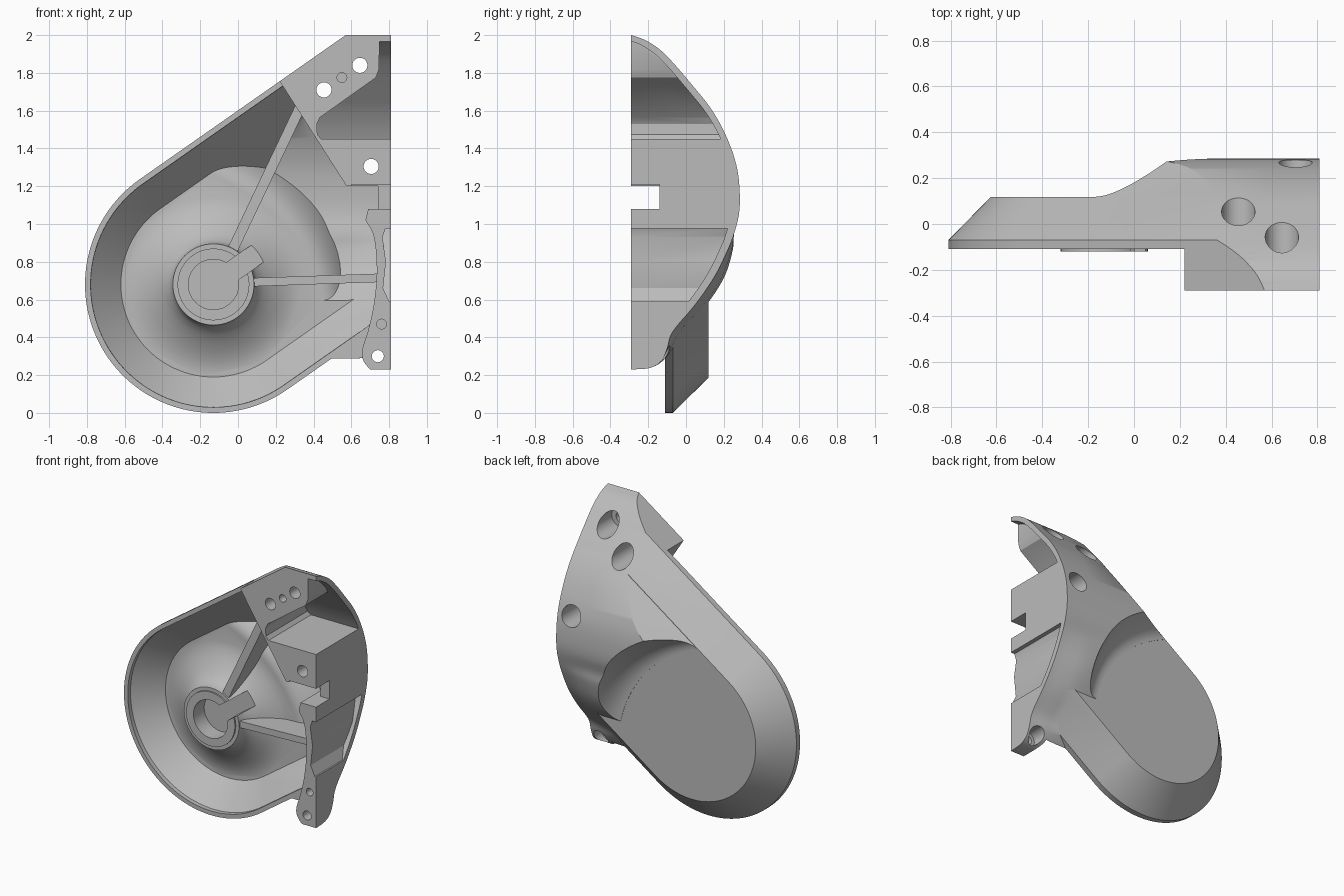
import bpy, bmesh, math
from mathutils import Vector

if "Cube" in bpy.data.objects:
    bpy.data.objects.remove(bpy.data.objects["Cube"], do_unlink=True)

TILT = math.radians(35)          # direction of the long axis of the lobe
CU, SU = math.cos(TILT), math.sin(TILT)
CX, CZ, R = -0.13, 0.68, 0.68    # lobe centre and radius
FRONT, RIM = -0.29, -0.11        # flange face and lobe rim


def tilted(u, v, y):
    """Point given along (u) and across (v) the tilted axis."""
    return Vector((CX + u * CU - v * SU, y, CZ + u * SU + v * CU))


def loft(name, rings):
    """Closed solid through rings with equal point counts."""
    bm = bmesh.new()
    rows = [[bm.verts.new(p) for p in ring] for ring in rings]
    n = len(rows[0])
    for a, b in zip(rows, rows[1:]):
        for i in range(n):
            j = (i + 1) % n
            bm.faces.new((a[i], a[j], b[j], b[i]))
    bm.faces.new(rows[0][::-1])
    bm.faces.new(rows[-1])
    bmesh.ops.recalc_face_normals(bm, faces=bm.faces)
    mesh = bpy.data.meshes.new(name)
    bm.to_mesh(mesh)
    bm.free()
    obj = bpy.data.objects.new(name, mesh)
    bpy.context.scene.collection.objects.link(obj)
    return obj


def csg(a, op, b):
    """Boolean b into a and drop b."""
    mod = a.modifiers.new("cut", 'BOOLEAN')
    mod.operation, mod.object, mod.solver = op, b, 'MANIFOLD'
    bpy.context.view_layer.update()
    dg = bpy.context.evaluated_depsgraph_get()
    mesh = bpy.data.meshes.new_from_object(a.evaluated_get(dg))
    a.modifiers.clear()
    a.data = mesh
    bpy.data.objects.remove(b, do_unlink=True)
    return a


def join(a, b): return csg(a, 'UNION', b)
def cut(a, b): return csg(a, 'DIFFERENCE', b)
def common(a, b): return csg(a, 'INTERSECT', b)


def prism(name, pts, y0=FRONT, y1=0.5):
    return loft(name, [[(x, y, z) for x, z in pts] for y in (y0, y1)])


def box(name, x0, x1, y0, y1, z0, z1):
    return prism(name, [(x0, z0), (x1, z0), (x1, z1), (x0, z1)], y0, y1)


def turned(name, x, z, profile, n=64):
    """Solid turned about the y direction from (radius, y) pairs."""
    return loft(name, [[(x + r * math.cos(t * math.tau / n), y, z + r * math.sin(t * math.tau / n))
                        for t in range(n)] for r, y in profile])


def smooth(pts, steps=5):
    """Catmull-Rom curve through points."""
    p = [Vector(q) for q in [pts[0]] + pts + [pts[-1]]]
    out = []
    for a, b, c, d in zip(p, p[1:], p[2:], p[3:]):
        for i in range(steps):
            t = i / steps
            out.append(b + 0.5 * t * (c - a + t * (2 * a - 5 * b + 4 * c - d + t * (3 * b - a - 3 * c + d))))
    return [tuple(q) for q in out + [p[-1]]]


# Side profile of the housing as (y, z)
UPPER = [(-0.29, 2.0), (-0.23, 1.98), (-0.18, 1.953), (-0.125, 1.912), (-0.065, 1.85), (0.0, 1.775),
         (0.06, 1.703), (0.115, 1.635), (0.17, 1.55), (0.215, 1.46), (0.25, 1.37), (0.275, 1.27), (0.285, 1.15)]
LOWER = [(0.28, 1.05), (0.255, 0.95), (0.22, 0.86), (0.15, 0.72), (0.05, 0.575), (-0.07, 0.43),
         (-0.1, 0.34), (-0.13, 0.275), (-0.19, 0.238), (-0.29, 0.23)]


def housing_bar(x1=0.81, dy=0, dz=0):
    """Profile run along x, its underside filling out towards the lobe."""
    rings = []
    for x, fat in ((-0.6, 0.06), (0.58, 0.06), (0.67, 0.045), (0.75, 0.015), (0.81, 0), (x1 + 0.001, 0)):
        swell = [(y + fat * max(0, 1 - ((z - 0.6) / 0.35) ** 2), z) for y, z in LOWER]
        rings.append([(min(x, x1), y + dy, z + dz) for y, z in smooth(UPPER + swell)])
    if x1 <= 0.81:
        rings.pop()
    return loft("bar", rings)


def upper_clip():
    pts = smooth(UPPER) + [(0.285, -0.5), (FRONT, -0.5)]
    return loft("clip", [[(x, y, z) for y, z in pts] for x in (-1.2, 0.81)])


def stadium(levels):
    """Round-ended slab from (y, inset) levels, running off to the upper right."""
    rings = []
    for y, inset in levels:
        r = R - inset
        arc = [math.pi * (0.5 + i / 72) for i in range(73)]
        rings.append([tilted(2, r, y)] + [tilted(r * math.cos(a), r * math.sin(a), y) for a in arc]
                     + [tilted(2, -r, y)])
    return loft("slab", rings)


def shoulder(drop=0, shift=0):
    """Hollow-curved step from the flat lobe up to the housing, bowed across."""
    rings = []
    for k in range(41):
        v = -1 + 1.9 * k / 40
        crest = 0.67 - 0.58 * (v + 0.05) ** 2 + shift
        ring = [tilted(crest - 0.2 * (1 - i / 12), v, 0.12 - drop + 0.18 * (i / 12) ** 2.2) for i in range(13)]
        rings.append(ring + [tilted(2.2, v, 0.3 - drop), tilted(2.2, v, -0.6), tilted(crest - 0.2, v, -0.6)])
    return loft("shoulder", rings)


def edge_band(low, top, bend):
    """Long bar with a chamfered upper edge that bounds the housing."""
    pts = [(low, -0.6), (top, -0.6), (top, bend), (top - 0.5, bend + 0.5), (low, bend + 0.5)]
    return loft("band", [[tilted(u, v, y) for v, y in pts] for u in (-2, 3)])


def flange():
    return prism("flange", [(0.215, 1.765), (0.1, 2.1), (0.95, 2.1), (0.95, 1.2), (0.575, 1.2)])


def stem():
    left = smooth([(0.71, 0.22), (0.667, 0.27), (0.657, 0.33), (0.69, 0.44), (0.72, 0.58),
                   (0.735, 0.75), (0.72, 0.93), (0.675, 1.02)])
    return prism("stem", left + [(0.69, 1.08), (0.74, 1.08), (0.74, 1.25), (0.95, 1.25), (0.95, 0.22)])


def rib(x0, z0, x1, z1, w):
    d = Vector((x1 - x0, z1 - z0)).normalized() * w / 2
    return prism("rib", [(x0 - d.y, z0 + d.x), (x1 - d.y, z1 + d.x),
                         (x1 + d.y, z1 - d.x), (x0 + d.y, z0 - d.x)], -0.1, 0.5)


# Outer body: chamfered lobe joined with the curved housing
casing = common(stadium([(-0.4, 0), (-0.07, 0), (0.118, 0.185)]), upper_clip())
housing = common(join(shoulder(), stem()), housing_bar())
housing = common(housing, edge_band(-2, R, -0.07))
casing = join(casing, housing)

# Step the lobe front back from the flange and stem
front_step = box("front_step", -1.5, 1.5, -0.7, RIM, -0.5, 2.5)
front_step = cut(cut(front_step, flange()), stem())
casing = cut(casing, front_step)

# Hollow inside, leaving flange, stem wall, ribs and boss standing
hollow = stadium([(-0.4, 0.027), (-0.08, 0.03), (0.08, 0.19)])
deep = common(shoulder(0.04, 0.02), housing_bar(0.81, -0.045))
deep = common(deep, edge_band(0.03 - R, R - 0.03, -0.08))
hollow = join(hollow, deep)
boss = turned("boss", CX, CZ, [(0.215, RIM), (0.22, -0.08), (0.235, -0.05), (0.27, -0.015), (0.31, 0.015),
                               (0.36, 0.045), (0.41, 0.068), (0.46, 0.08), (0.46, 0.1)])
for keep in (flange(), stem(), boss, rib(-0.04, 0.84, 0.33, 1.62, 0.055), rib(0.02, 0.69, 0.75, 0.715, 0.045)):
    hollow = cut(hollow, keep)
casing = cut(casing, hollow)

# Boss lip, bore and keyway
casing = join(casing, turned("lip", CX, CZ, [(0.19, -0.12), (0.19, -0.09)]))
bore = turned("bore", CX, CZ, [(0.133, -0.4), (0.133, 0.0)])
key = loft("key", [[tilted(u, v, y) for u, v in ((0, -0.055), (0.33, -0.055), (0.33, 0.055), (0, 0.055))]
                   for y in (-0.4, 0.0)])
casing = cut(casing, join(bore, key))

# Side pockets and notch
pocket = prism("upper_pocket", [(0.44, 1.45), (0.95, 1.45), (0.95, 2.1), (0.75, 2.1), (0.747, 1.82), (0.73, 1.775),
                                (0.435, 1.565), (0.417, 1.53), (0.42, 1.475)], -0.6)
casing = cut(casing, common(pocket, housing_bar(1, -0.025, -0.025)))
pocket = prism("lower_pocket", [(0.95, 0.585), (0.8, 0.59), (0.768, 0.66), (0.783, 0.8), (0.765, 0.93),
                                (0.78, 0.975), (0.95, 0.975)], -0.6)
casing = cut(casing, common(pocket, housing_bar(1, -0.04, 0.01)))
casing = cut(casing, box("notch", 0.6, 0.95, -0.6, -0.14, 1.08, 1.21))

# Screw holes with counterbores from the back, and blind pin holes
for x, z, r, wide, seat in ((0.455, 1.71, 0.04, 0.073, -0.2), (0.645, 1.84, 0.04, 0.073, -0.2),
                            (0.705, 1.305, 0.04, 0.073, -0.15), (0.74, 0.3, 0.032, 0.055, -0.2)):
    casing = cut(casing, turned("screw", x, z, [(r, -0.6), (r, seat), (wide, seat), (wide, 0.6)], 32))
for x, z in ((0.55, 1.775), (0.76, 0.47)):
    casing = cut(casing, turned("pin", x, z, [(0.026, -0.6), (0.026, -0.2)], 24))

# Material and shading
grey = bpy.data.materials.new("light grey")
grey.use_nodes = True
grey.diffuse_color = (0.5, 0.5, 0.5, 1)
grey.node_tree.nodes["Principled BSDF"].inputs["Base Color"].default_value = (0.5, 0.5, 0.5, 1)
casing.name = casing.data.name = "casing_half"
casing.data.materials.clear()
casing.data.materials.append(grey)
bpy.ops.object.select_all(action='DESELECT')
casing.select_set(True)
bpy.context.view_layer.objects.active = casing
bpy.ops.object.shade_smooth_by_angle(angle=math.radians(30))
